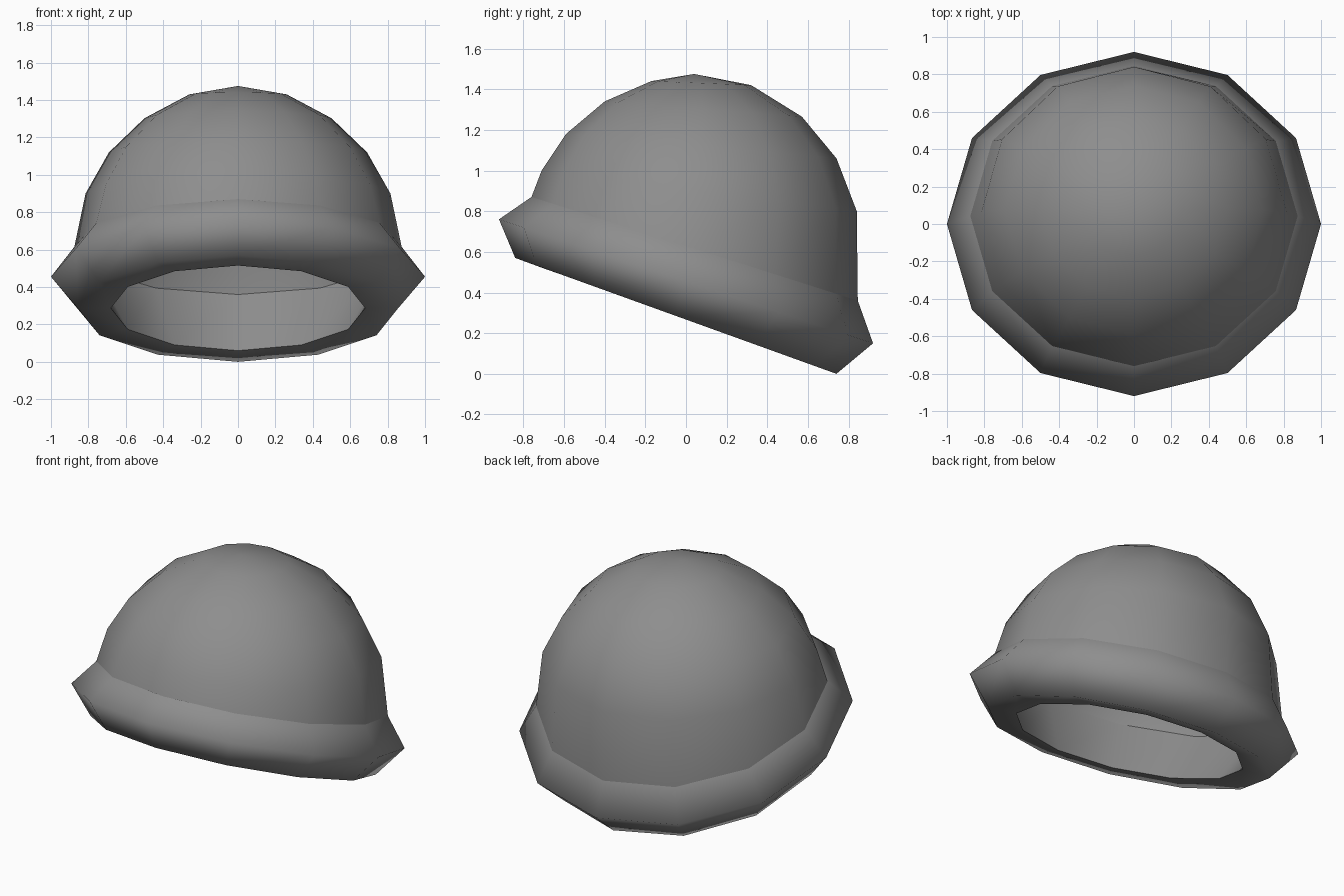
import bpy, bmesh, math

if "Cube" in bpy.data.objects:
    bpy.data.objects.remove(bpy.data.objects["Cube"])

SIDES = 12

felt = bpy.data.materials.new("felt grey")
felt.diffuse_color = (0.27, 0.27, 0.27, 1)
felt.use_nodes = True
felt.node_tree.nodes["Principled BSDF"].inputs["Base Color"].default_value = felt.diffuse_color

# Tilted rings: half width, front y, front z, back y, back z
CROWN = [
    (0.26, -0.17, 1.44, 0.32, 1.42),
    (0.50, -0.40, 1.34, 0.57, 1.265),
    (0.69, -0.59, 1.18, 0.74, 1.06),
    (0.815, -0.71, 1.00, 0.84, 0.80),
    (0.875, -0.76, 0.87, 0.845, 0.36),
]
BRIM_EDGE = (1.0, -0.92, 0.76, 0.92, 0.15)
BRIM_BOTTOM = (0.855, -0.84, 0.57, 0.74, 0.0)
OPENING = (0.68, -0.69, 0.515, 0.61, 0.06)


def loft(name, rings, pole=None):
    """Join a stack of tilted rings with quads, optionally closed by a pole."""
    bm = bmesh.new()
    loops = []
    for rx, yf, zf, yb, zb in rings:
        loop = []
        for i in range(SIDES):
            a = math.tau * i / SIDES
            t = (1 - math.cos(a)) / 2
            loop.append(bm.verts.new((rx * math.sin(a), yf + (yb - yf) * t, zf + (zb - zf) * t)))
        loops.append(loop)
    tip = bm.verts.new(pole) if pole else None
    for i in range(SIDES):
        j = (i + 1) % SIDES
        if tip:
            bm.faces.new((loops[0][i], loops[0][j], tip))
        for up, low in zip(loops, loops[1:]):
            bm.faces.new((low[i], low[j], up[j], up[i]))
    for f in bm.faces:
        f.smooth = True
    mesh = bpy.data.meshes.new(name)
    bm.to_mesh(mesh)
    bm.free()
    mesh.materials.append(felt)
    ob = bpy.data.objects.new(name, mesh)
    bpy.context.collection.objects.link(ob)
    return ob


# Rounded crown
loft("crown", CROWN, pole=(0, 0.04, 1.475))
# Turned-up brim with its flat underside
loft("brim", [CROWN[-1], BRIM_EDGE, BRIM_BOTTOM, OPENING])
# Inner wall of the brim
loft("brim_lining", [OPENING, CROWN[-1]])
